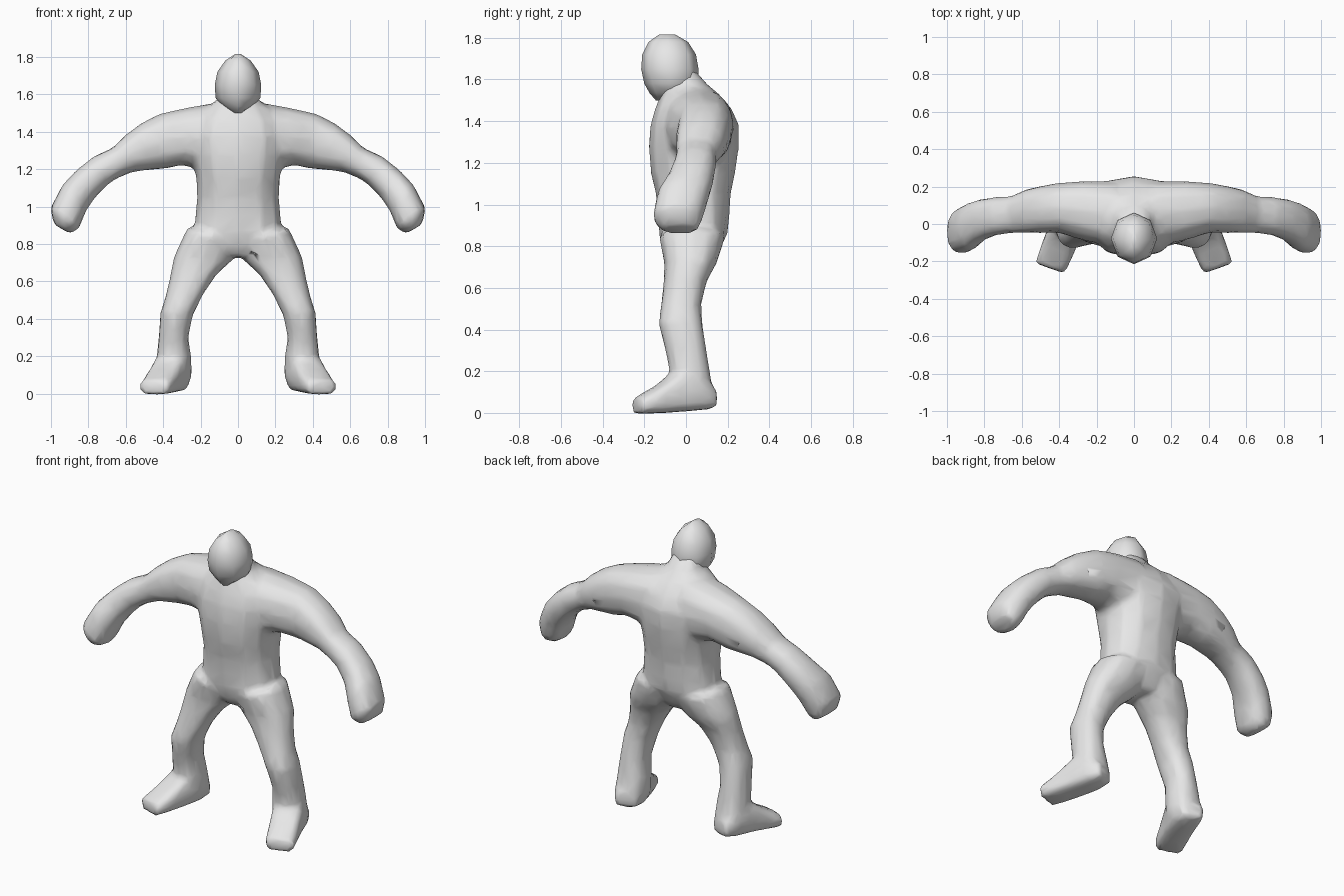
import bpy, bmesh, math
from mathutils import Vector

skin = bpy.data.materials.new("plain grey")
skin.diffuse_color = (0.8, 0.8, 0.8, 1)


def loft(bm, rings, n=12, power=0.85):
    """Closed tube through rings given as (centre, half axis u, half axis v)."""
    loops = []
    for c, u, v in rings:
        loop = []
        for i in range(n):
            a = 2 * math.pi * i / n
            ca, sa = math.cos(a), math.sin(a)
            p = c + u * math.copysign(abs(ca) ** power, ca) \
                  + v * math.copysign(abs(sa) ** power, sa)
            loop.append(bm.verts.new(p))
        loops.append(loop)
    for a, b in zip(loops, loops[1:]):
        for i in range(n):
            j = (i + 1) % n
            bm.faces.new((a[i], a[j], b[j], b[i]))
    bm.faces.new(loops[0][::-1])
    bm.faces.new(loops[-1])


def limb_ring(side, x0, z0, x1, z1, y0, y1):
    """Ring between two outline points, with a depth range."""
    p = Vector((side * x0, (y0 + y1) / 2, z0))
    q = Vector((side * x1, (y0 + y1) / 2, z1))
    return (p + q) / 2, (q - p) / 2, Vector((0, (y1 - y0) / 2, 0))


def upright_ring(z, half, y0, y1):
    return limb_ring(1, -half, z, half, z, y0, y1)


def finish(bm, name):
    bmesh.ops.recalc_face_normals(bm, faces=bm.faces)
    me = bpy.data.meshes.new(name)
    bm.to_mesh(me)
    bm.free()
    me.materials.append(skin)
    ob = bpy.data.objects.new(name, me)
    bpy.context.collection.objects.link(ob)
    for p in me.polygons:
        p.use_smooth = True
    return ob


# Torso: height, half width, front, back
torso = [(0.73, 0.06, -0.08, 0.13), (0.78, 0.15, -0.11, 0.16),
         (0.86, 0.235, -0.13, 0.20), (0.95, 0.23, -0.135, 0.21),
         (1.05, 0.22, -0.145, 0.215), (1.15, 0.225, -0.17, 0.237),
         (1.28, 0.25, -0.18, 0.255), (1.38, 0.26, -0.172, 0.255),
         (1.46, 0.24, -0.15, 0.22), (1.53, 0.17, -0.12, 0.16),
         (1.58, 0.10, -0.10, 0.10), (1.64, 0.09, -0.10, 0.05)]
# Arm: upper outline point, lower outline point, front, back
arm = [(0.10, 1.56, 0.12, 1.18, -0.12, 0.23), (0.27, 1.53, 0.30, 1.22, -0.085, 0.23),
       (0.42, 1.497, 0.40, 1.20, -0.045, 0.22), (0.52, 1.445, 0.47, 1.195, -0.05, 0.205),
       (0.60, 1.385, 0.56, 1.185, -0.05, 0.185), (0.67, 1.315, 0.645, 1.15, -0.05, 0.15),
       (0.77, 1.27, 0.70, 1.115, -0.06, 0.145), (0.865, 1.195, 0.765, 1.045, -0.09, 0.135),
       (0.94, 1.115, 0.81, 0.98, -0.14, 0.115), (1.005, 0.99, 0.85, 0.88, -0.163, 0.08),
       (0.985, 0.905, 0.90, 0.855, -0.12, 0.06)]
# Leg: inner outline point, outer outline point, front, back
leg = [(0.00, 0.80, 0.27, 0.89, -0.13, 0.19), (0.03, 0.71, 0.345, 0.73, -0.105, 0.15),
       (0.11, 0.64, 0.365, 0.62, -0.108, 0.10), (0.18, 0.54, 0.39, 0.51, -0.12, 0.075),
       (0.24, 0.42, 0.415, 0.44, -0.132, 0.08), (0.265, 0.30, 0.425, 0.30, -0.10, 0.10),
       (0.25, 0.20, 0.435, 0.20, -0.08, 0.115), (0.245, 0.10, 0.42, 0.10, -0.07, 0.135),
       (0.27, 0.03, 0.40, 0.03, -0.06, 0.13)]
# Foot: centre x, centre y, half width, underside, top
foot = [(0.325, 0.135, 0.065, 0.02, 0.11), (0.345, 0.05, 0.092, 0.01, 0.20),
        (0.375, -0.05, 0.092, 0.003, 0.20), (0.41, -0.14, 0.09, -0.003, 0.13),
        (0.45, -0.237, 0.086, -0.006, 0.072)]

body = bmesh.new()
loft(body, [upright_ring(*r) for r in torso])
for side in (1, -1):
    loft(body, [limb_ring(side, *r) for r in arm])
    loft(body, [limb_ring(side, *r) for r in leg])
    across = Vector((side * 0.943, 0.334, 0))
    loft(body, [(Vector((side * x, y, (lo + hi) / 2)), across * w,
                 Vector((0, 0, (hi - lo) / 2))) for x, y, w, lo, hi in foot], power=0.55)
body_ob = finish(body, "body")

# Fuse the limbs and torso into one soft skin
m = body_ob.modifiers.new("fuse", 'REMESH')
m.mode = 'VOXEL'
m.voxel_size = 0.018
m.use_smooth_shade = True
m = body_ob.modifiers.new("soften", 'SMOOTH')
m.factor = 0.5
m.iterations = 6
m = body_ob.modifiers.new("simplify", 'DECIMATE')
m.ratio = 0.15
m.use_symmetry = True
m.symmetry_axis = 'X'

# Head: height, half width, front, back
head = [(1.815, 0.015, -0.13, -0.05), (1.78, 0.068, -0.18, 0.01),
        (1.72, 0.11, -0.21, 0.048), (1.65, 0.124, -0.215, 0.06),
        (1.58, 0.12, -0.20, 0.06), (1.535, 0.08, -0.175, 0.03),
        (1.50, 0.025, -0.145, -0.04)]
bm = bmesh.new()
loft(bm, [upright_ring(*r) for r in head], n=8, power=1.0)
finish(bm, "head")
